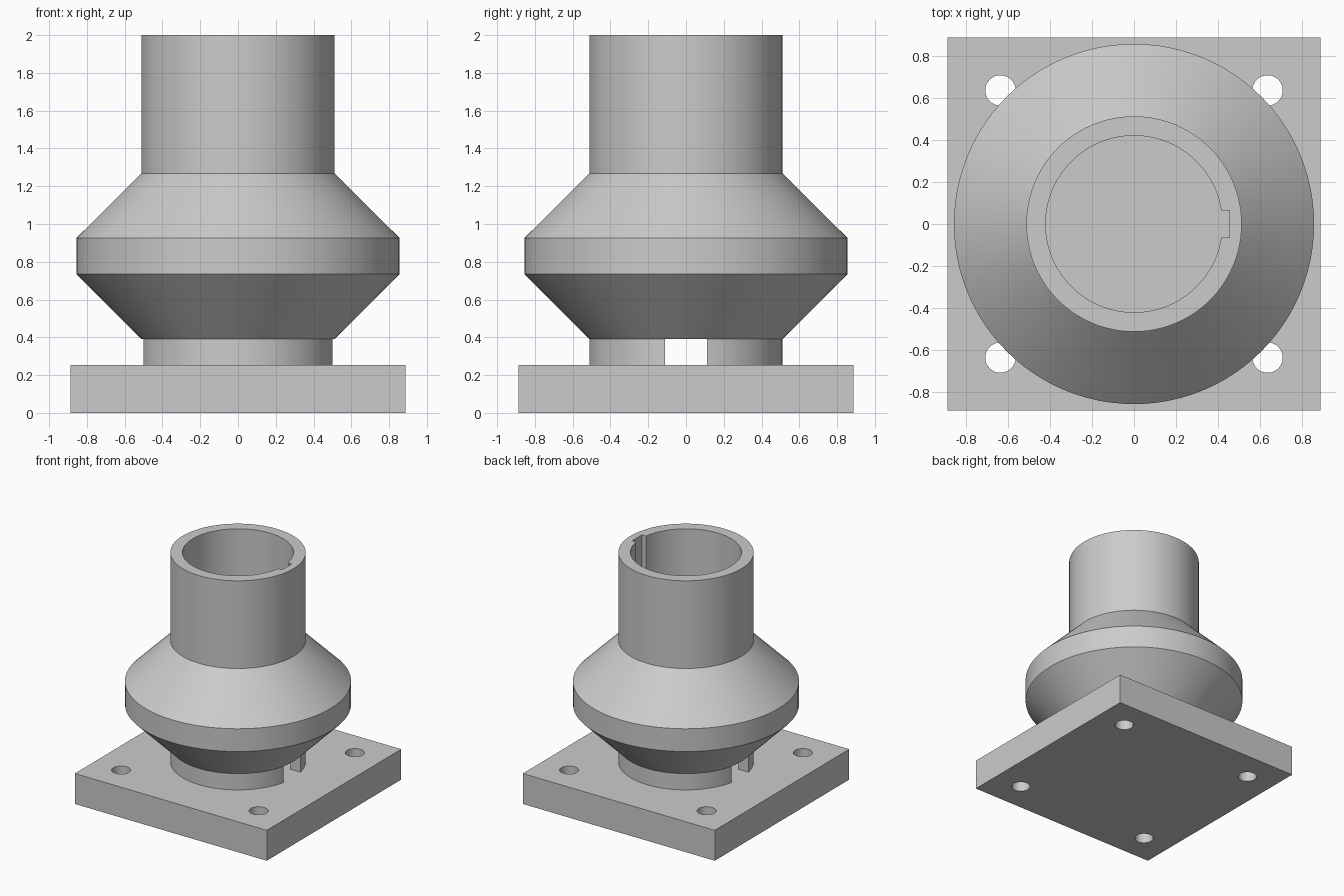
import bpy
import bmesh
import math
from mathutils import Matrix

cube = bpy.data.objects.get("Cube")
if cube:
    bpy.data.objects.remove(cube, do_unlink=True)

HALF, PLATE_TOP = 0.887, 0.254      # base plate
TUBE, BORE, BULGE = 0.512, 0.42, 0.856
COLLAR_TOP = 0.39
SEGMENTS = 96

grey = bpy.data.materials.new("plain grey")
grey.use_nodes = True
grey.diffuse_color = (0.6, 0.6, 0.6, 1)
grey.node_tree.nodes["Principled BSDF"].inputs["Base Color"].default_value = (0.6, 0.6, 0.6, 1)


def add_object(name, bm):
    bmesh.ops.recalc_face_normals(bm, faces=bm.faces)
    mesh = bpy.data.meshes.new(name)
    bm.to_mesh(mesh)
    bm.free()
    obj = bpy.data.objects.new(name, mesh)
    mesh.materials.append(grey)
    bpy.context.collection.objects.link(obj)
    return obj


def box(name, low, high):
    bm = bmesh.new()
    size = [h - l for l, h in zip(low, high)]
    centre = [(h + l) / 2 for l, h in zip(low, high)]
    bmesh.ops.create_cube(bm, size=1, matrix=Matrix.Translation(centre) @ Matrix.Diagonal((*size, 1)))
    return add_object(name, bm)


def lathe(name, profile):
    """Revolve a closed (radius, height) profile about z."""
    bm = bmesh.new()
    verts = [bm.verts.new((r, 0, z)) for r, z in profile]
    edges = [bm.edges.new((v, verts[i - 1])) for i, v in enumerate(verts)]
    bmesh.ops.spin(bm, geom=verts + edges, cent=(0, 0, 0), axis=(0, 0, 1),
                   angle=math.tau, steps=SEGMENTS, use_merge=True)
    bmesh.ops.remove_doubles(bm, verts=bm.verts, dist=1e-5)
    return add_object(name, bm)


def cut(obj, cutter):
    """Subtract the cutter, then discard it."""
    cutter.hide_render = True
    mod = obj.modifiers.new("cut", 'BOOLEAN')
    mod.operation = 'DIFFERENCE'
    mod.solver = 'EXACT'
    mod.object = cutter
    bpy.ops.object.select_all(action='DESELECT')
    obj.select_set(True)
    bpy.context.view_layer.objects.active = obj
    bpy.ops.object.modifier_apply(modifier=mod.name)
    bpy.data.objects.remove(cutter, do_unlink=True)


# Square plate with a bolt hole in each corner
base_plate = box("base_plate", (-HALF, -HALF, 0), (HALF, HALF, PLATE_TOP))
bm = bmesh.new()
for sx in (-1, 1):
    for sy in (-1, 1):
        bmesh.ops.create_cone(bm, cap_ends=True, segments=48, radius1=0.072, radius2=0.072,
                              depth=1, matrix=Matrix.Translation((sx * 0.635, sy * 0.635, 0)))
cut(base_plate, add_object("bolt_hole_cutter", bm))

# Hollow tube with a double-cone bulge
flared_tube = lathe("flared_tube", [
    (BORE, PLATE_TOP), (TUBE, PLATE_TOP), (TUBE, COLLAR_TOP), (BULGE, 0.735),
    (BULGE, 0.925), (TUBE, 1.268), (TUBE, 2), (BORE, 2)])

# Window through both sides of the collar, and keyway along the bore
cut(flared_tube, box("window_cutter", (-0.6, -0.112, 0.2), (0.6, 0.112, COLLAR_TOP)))
cut(flared_tube, box("keyway_cutter", (0.3, -0.064, 0.2), (0.453, 0.064, 2.1)))

for obj in (base_plate, flared_tube):
    bpy.ops.object.select_all(action='DESELECT')
    obj.select_set(True)
    bpy.context.view_layer.objects.active = obj
    bpy.ops.object.shade_smooth_by_angle(angle=math.radians(30))
